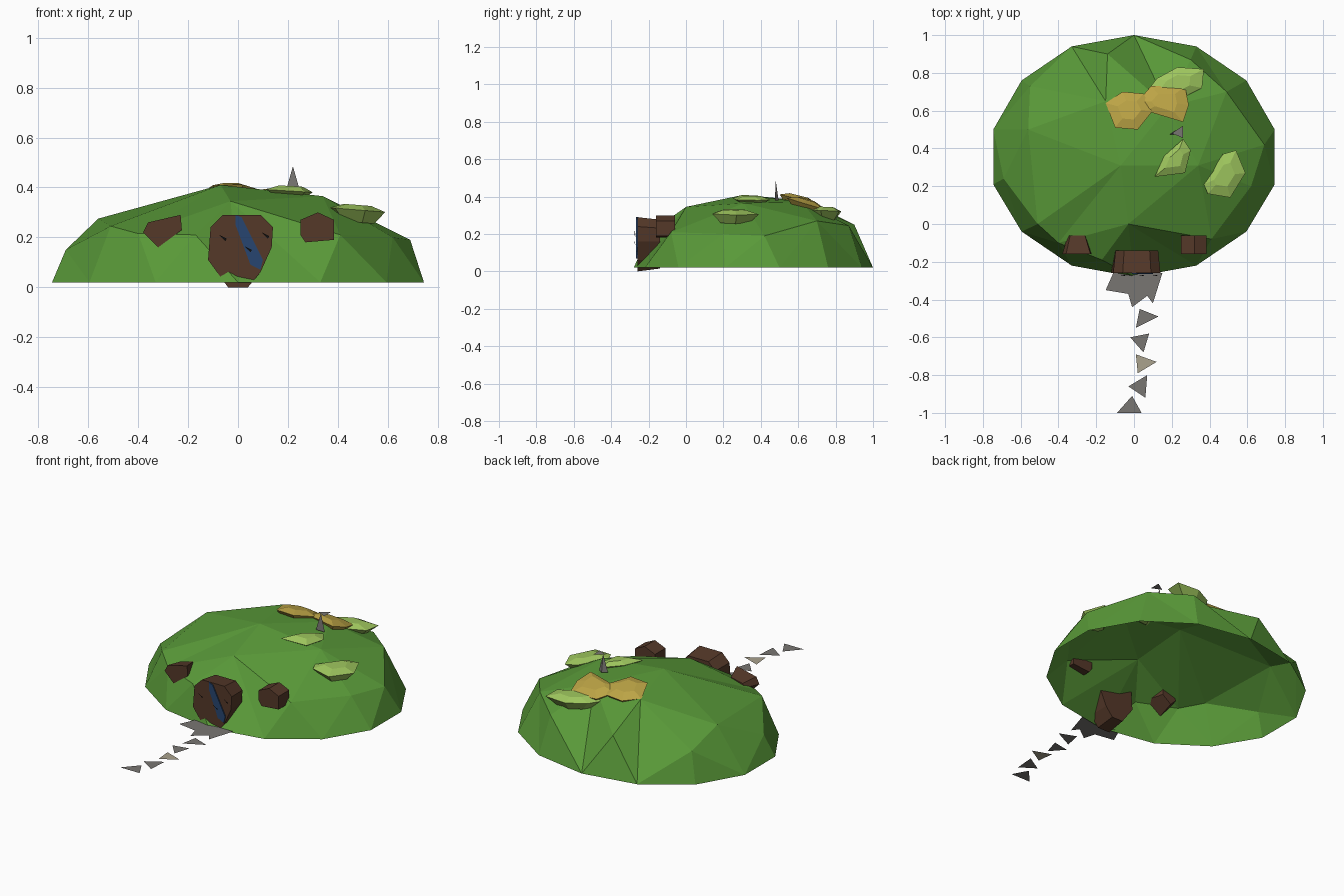
import bpy, bmesh
from mathutils import Vector
from mathutils.geometry import delaunay_2d_cdt


def material(name, r, g, b):
    m = bpy.data.materials.new(name)
    m.diffuse_color = (r, g, b, 1)
    return m


GRASS = material("grass", 0.10, 0.32, 0.04)
LEAF = material("leaf", 0.34, 0.56, 0.11)
GOLD = material("gold", 0.50, 0.37, 0.06)
WOOD = material("wood", 0.09, 0.04, 0.022)
BLUE = material("blue", 0.02, 0.06, 0.16)
IRON = material("iron", 0.01, 0.01, 0.01)
STONE = material("stone", 0.19, 0.18, 0.17)
PALE = material("pale_stone", 0.40, 0.36, 0.27)


def make(name, verts, faces, mat, hull=False):
    mesh = bpy.data.meshes.new(name)
    mesh.from_pydata(verts, [], faces)
    bm = bmesh.new()
    bm.from_mesh(mesh)
    if hull:
        res = bmesh.ops.convex_hull(bm, input=bm.verts)
        loose = [v for v in bm.verts if not v.link_faces]
        bmesh.ops.delete(bm, geom=loose, context='VERTS')
    bmesh.ops.recalc_face_normals(bm, faces=bm.faces)
    bm.to_mesh(mesh)
    bm.free()
    ob = bpy.data.objects.new(name, mesh)
    bpy.context.collection.objects.link(ob)
    mesh.materials.append(mat)
    return ob


# Hill: fourteen-sided open shell, triangulated in plan
half = [(0.33, 0.94), (0.595, 0.76), (0.745, 0.5), (0.745, 0.21), (0.595, -0.04), (0.33, -0.22)]
base = [(0, 1.0)] + half + [(0, -0.28)] + [(-x, y) for x, y in reversed(half)]
n = len(base)
slope = [(-0.17, -0.19, 0.21), (0.41, -0.08, 0.21), (-0.51, 0.0, 0.245), (-0.40, -0.10, 0.215),
         (-0.69, 0.24, 0.15), (-0.56, 0.5, 0.275), (-0.55, 0.73, 0.2), (-0.14, 0.90, 0.25),
         (0.30, 0.87, 0.245), (0.49, 0.70, 0.27), (0.69, 0.42, 0.19), (0.62, 0.2, 0.2),
         (-0.03, 0.0, 0.345), (0.34, 0.31, 0.365), (-0.07, 0.31, 0.41), (-0.15, 0.65, 0.375),
         (0.18, 0.62, 0.37)]
pts = [(x, y, 0.02) for x, y in base] + slope
tri = delaunay_2d_cdt([Vector(p[:2]) for p in pts], [(i, (i + 1) % n) for i in range(n)], [], 1, 1e-5)
hill_verts = [pts[src[0]] for src in tri[3]]
hill = make("hill", hill_verts, tri[2], GRASS)


# Bushes: flattened faceted clumps lying on the slope
def bush(name, outline, z, mat, tilt=(0, 0), thick=0.05):
    cx = sum(p[0] for p in outline) / len(outline)
    cy = sum(p[1] for p in outline) / len(outline)
    verts = []
    for scale, dz in ((1, 0), (0.6, -thick), (0.5, 0.02)):
        for x, y in outline:
            dx, dy = (x - cx) * scale, (y - cy) * scale
            verts.append((cx + dx, cy + dy, z + dz + dx * tilt[0] + dy * tilt[1]))
    make(name, verts, [], mat, hull=True)


bush("bush_right", [(0.37, 0.21), (0.47, 0.37), (0.54, 0.39), (0.59, 0.27), (0.51, 0.14), (0.39, 0.16)],
     0.31, LEAF, (-0.08, 0))
bush("bush_back", [(0.06, 0.69), (0.12, 0.77), (0.23, 0.83), (0.37, 0.82), (0.36, 0.72), (0.22, 0.65)],
     0.325, LEAF, (0, -0.05))
bush("bush_top", [(0.11, 0.25), (0.16, 0.36), (0.26, 0.45), (0.30, 0.39), (0.27, 0.27)],
     0.385, LEAF, (-0.06, 0), 0.02)
bush("gold_bush_left", [(-0.15, 0.64), (-0.10, 0.51), (0.02, 0.50), (0.10, 0.60), (0.05, 0.69), (-0.06, 0.70)],
     0.385, GOLD, (0, -0.25))
bush("gold_bush_right", [(0.02, 0.65), (0.09, 0.73), (0.27, 0.73), (0.29, 0.63), (0.26, 0.54), (0.06, 0.60)],
     0.365, GOLD, (-0.05, -0.3))


# Round door surround and windows: irregular faceted prisms set into the hill
def prism(name, outline, y0, y1, mat, back=0.8):
    cx = sum(p[0] for p in outline) / len(outline)
    cz = sum(p[1] for p in outline) / len(outline)
    verts = [(x, y0, z) for x, z in outline]
    verts += [(cx + (x - cx) * back, y1, cz + (z - cz) * back) for x, z in outline]
    make(name, verts, [], mat, hull=True)


prism("door_surround", [(-0.06, 0.29), (0.09, 0.29), (0.14, 0.24), (0.135, 0.16), (0.09, 0.06), (0.04, 0.0),
                        (-0.04, 0.0), (-0.12, 0.11), (-0.11, 0.24)], -0.26, -0.14, WOOD, 0.9)
prism("door", [(-0.01, 0.29), (0.015, 0.28), (0.10, 0.11), (0.09, 0.07), (0.05, 0.09), (-0.01, 0.25)],
      -0.266, -0.255, BLUE, 1)
prism("window_left", [(-0.36, 0.26), (-0.31, 0.27), (-0.23, 0.29), (-0.225, 0.23), (-0.32, 0.16), (-0.38, 0.22)],
      -0.16, -0.06, WOOD, 0.6)
prism("window_right", [(0.25, 0.27), (0.32, 0.30), (0.385, 0.27), (0.385, 0.19), (0.27, 0.18), (0.25, 0.21)],
      -0.16, -0.06, WOOD, 1)

# Door fittings
for i, (x, z) in enumerate([(-0.06, 0.20), (0.04, 0.155), (0.11, 0.21)]):
    make(f"door_fitting_{i}", [(x - 0.015, -0.275, z + 0.01), (x + 0.015, -0.275, z - 0.005),
                               (x + 0.01, -0.27, z - 0.015)], [(0, 1, 2)], IRON)

# Doorstep and path slabs: thin flat stones
make("doorstep", [(x, y, 0.032) for x, y in [(-0.11, -0.26), (-0.15, -0.35), (-0.03, -0.37), (-0.01, -0.44),
                                             (0.07, -0.38), (0.10, -0.42), (0.15, -0.26)]],
     [tuple(range(7))], STONE)
slabs = [[(0.03, -0.45), (0.13, -0.49), (0.01, -0.55)], [(-0.02, -0.60), (0.08, -0.58), (0.05, -0.68)],
         [(0.01, -0.69), (0.12, -0.73), (0.02, -0.79)], [(-0.03, -0.86), (0.07, -0.80), (0.06, -0.92)],
         [(-0.01, -0.91), (0.04, -1.0), (-0.09, -1.0)]]
for i, s in enumerate(slabs):
    make(f"path_slab_{i}", [(x, y, 0.033) for x, y in s], [(0, 1, 2)], PALE if i == 2 else STONE)

# Chimney spike with flat cap
make("chimney", [(0.19, 0.475, 0.38), (0.25, 0.475, 0.38), (0.22, 0.495, 0.38), (0.22, 0.48, 0.485)],
     [], STONE, hull=True)
make("chimney_cap", [(0.20, 0.48, 0.488), (0.26, 0.455, 0.488), (0.26, 0.52, 0.488)], [(0, 1, 2)], STONE)
